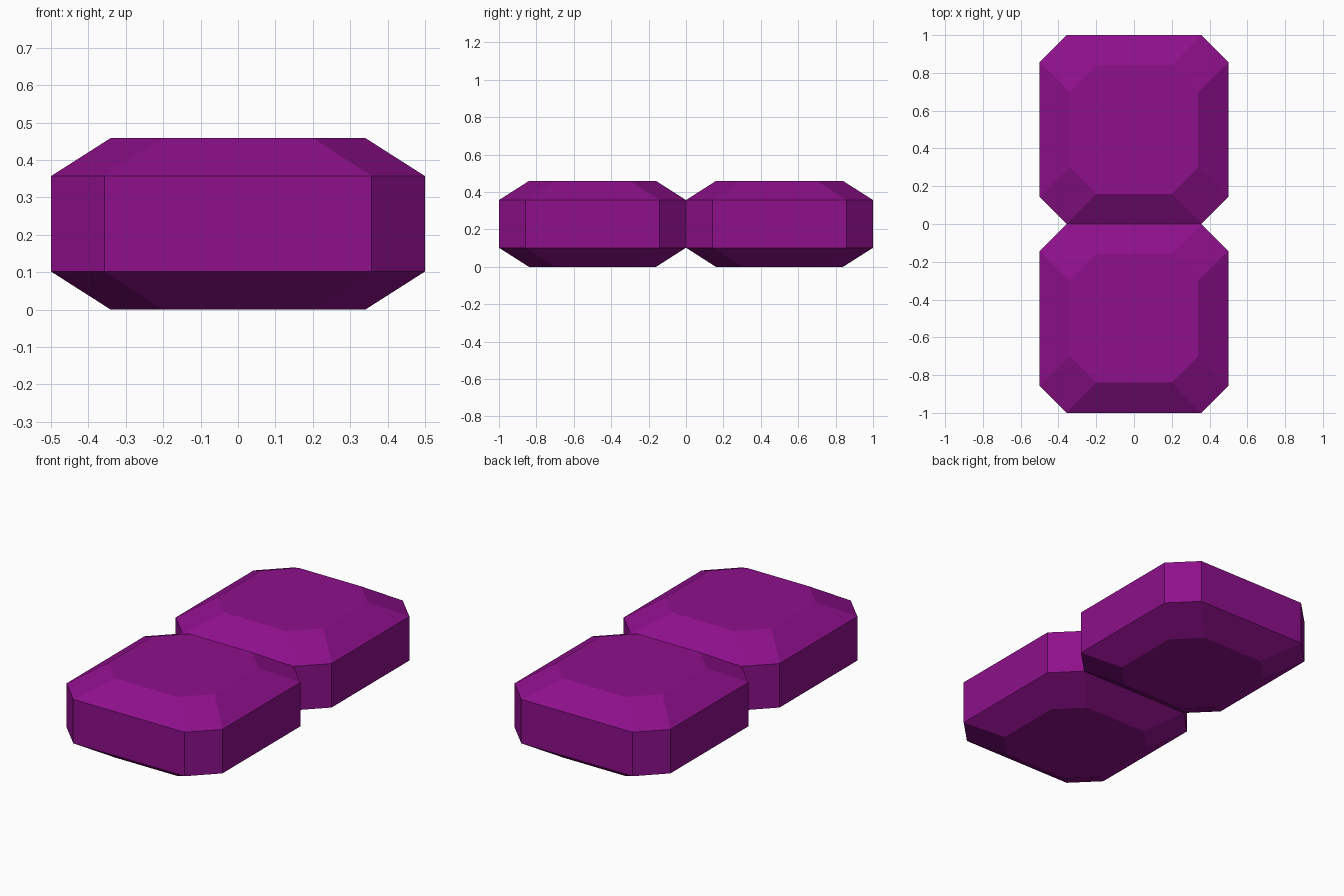
import bpy
import bmesh

cube = bpy.data.objects.get("Cube")
if cube:
    bpy.data.objects.remove(cube, do_unlink=True)

# Single purple colour
purple = bpy.data.materials.new("purple")
purple.use_nodes = True
color = (0.27, 0.005, 0.26, 1)
purple.diffuse_color = color
purple.node_tree.nodes["Principled BSDF"].inputs["Base Color"].default_value = color

# Stacked sections of the cut stone: half width, flat half length, height
SECTIONS = [(0.34, 0.2, 0), (0.5, 0.357, 0.102), (0.5, 0.357, 0.357), (0.34, 0.2, 0.459)]


def octagon(bm, half, flat, z):
    """Square ring with cut corners."""
    quarter = [(half, -flat), (half, flat)]
    ring = []
    for _ in range(4):
        ring += [bm.verts.new((x, y, z)) for x, y in quarter]
        quarter = [(-y, x) for x, y in quarter]
    return ring


def make_gem(name, y):
    """Flat-faceted octagonal stone, lofted through the sections."""
    bm = bmesh.new()
    rings = [octagon(bm, *section) for section in SECTIONS]
    for low, high in zip(rings, rings[1:]):
        for i in range(8):
            j = (i + 1) % 8
            bm.faces.new((low[i], low[j], high[j], high[i]))
    bm.faces.new(rings[0][::-1])
    bm.faces.new(rings[-1])
    mesh = bpy.data.meshes.new(name)
    bm.to_mesh(mesh)
    bm.free()
    mesh.materials.append(purple)
    gem = bpy.data.objects.new(name, mesh)
    gem.location.y = y
    bpy.context.collection.objects.link(gem)


# Two stones touching end to end
make_gem("front_gem", -0.5)
make_gem("back_gem", 0.5)
